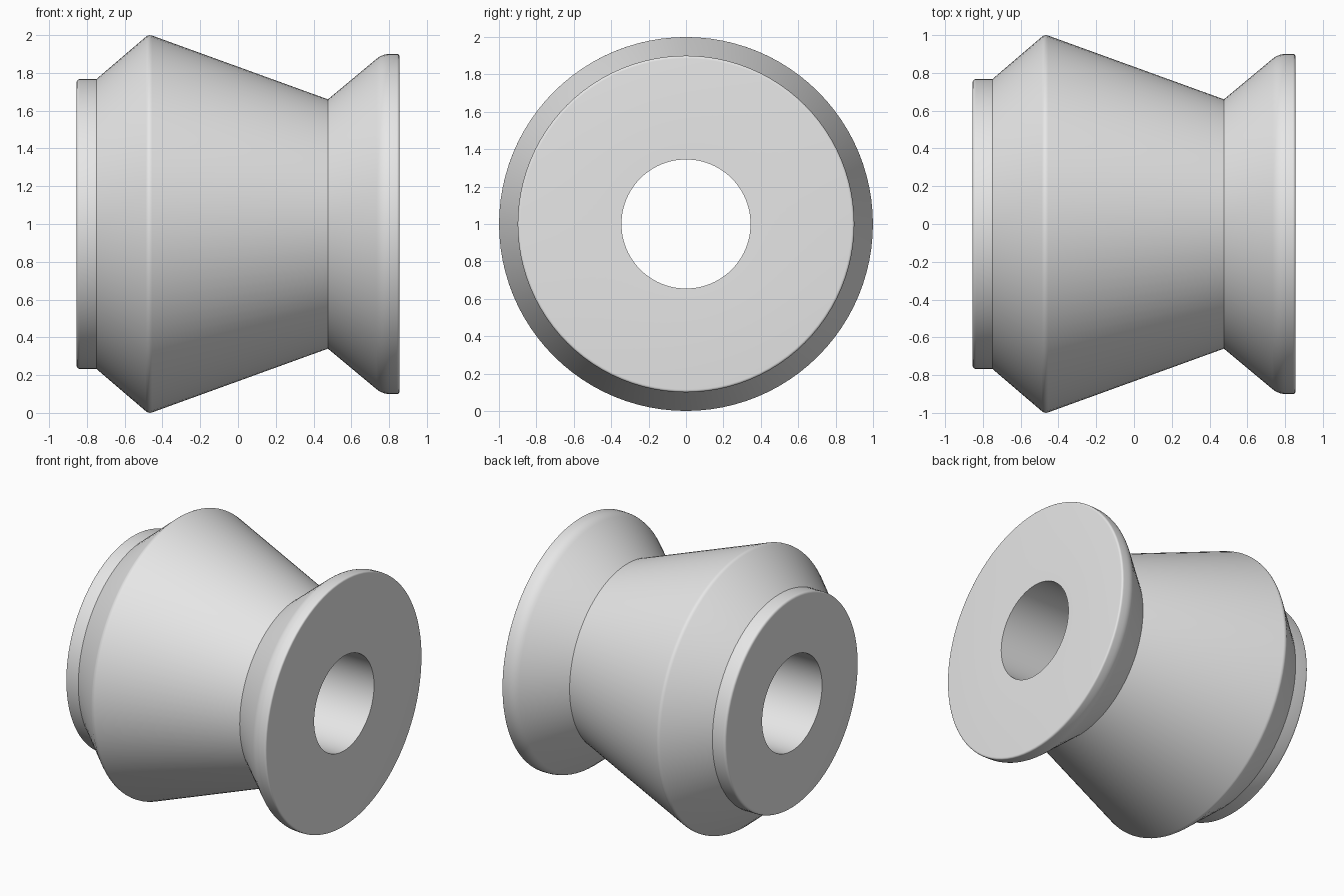
import bpy, bmesh, math
from mathutils import Vector, Matrix

cube = bpy.data.objects.get("Cube")
if cube:
    bpy.data.objects.remove(cube, do_unlink=True)

# Plain grey material
grey = bpy.data.materials.new("plain_grey")
grey.use_nodes = True
colour = (0.8, 0.8, 0.8, 1.0)
grey.diffuse_color = colour
grey.node_tree.nodes["Principled BSDF"].inputs["Base Color"].default_value = colour

AXIS_HEIGHT = 1.0
SIDES = 96
BORE = 0.345

# Half section along the axis: (x, radius, corner rounding)
section = [
    (-0.855, BORE, 0),
    (-0.855, 0.767, 0.02),   # end collar
    (-0.75, 0.767, 0),
    (-0.473, 1.004, 0.02),   # widest ridge
    (0.476, 0.66, 0),        # narrow waist
    (0.764, 0.90, 0.04),     # flared flange
    (0.855, 0.90, 0.015),
    (0.855, BORE, 0),
]


def rounded(points, steps=5):
    """Replace each corner that has a rounding by a short curve."""
    path = []
    corners = [Vector((x, 0, r)) for x, r, _ in points]
    for i, (corner, (_, _, size)) in enumerate(zip(corners, points)):
        if not size:
            path.append(corner)
            continue
        start = corner + (corners[i - 1] - corner).normalized() * size
        end = corner + (corners[i + 1] - corner).normalized() * size
        for k in range(steps + 1):
            t = k / steps
            path.append(start.lerp(corner, t).lerp(corner.lerp(end, t), t))
    return path


# Roller body with through bore, turned about the x axis
bm = bmesh.new()
verts = [bm.verts.new(p) for p in rounded(section)]
edges = [bm.edges.new((verts[i - 1], v)) for i, v in enumerate(verts)]
bmesh.ops.spin(bm, geom=verts + edges, cent=(0, 0, 0), axis=(1, 0, 0),
               angle=math.tau, steps=SIDES, use_merge=True)
bmesh.ops.remove_doubles(bm, verts=bm.verts, dist=0.0001)
bmesh.ops.recalc_face_normals(bm, faces=bm.faces)
bm.transform(Matrix.Translation((0, 0, AXIS_HEIGHT)))

mesh = bpy.data.meshes.new("roller_body")
bm.to_mesh(mesh)
bm.free()
mesh.materials.append(grey)
body = bpy.data.objects.new("roller_body", mesh)
bpy.context.collection.objects.link(body)

# Smooth round surfaces, crisp waist, step and bore edges
bpy.ops.object.select_all(action="DESELECT")
body.select_set(True)
bpy.context.view_layer.objects.active = body
bpy.ops.object.shade_smooth_by_angle(angle=math.radians(30))
